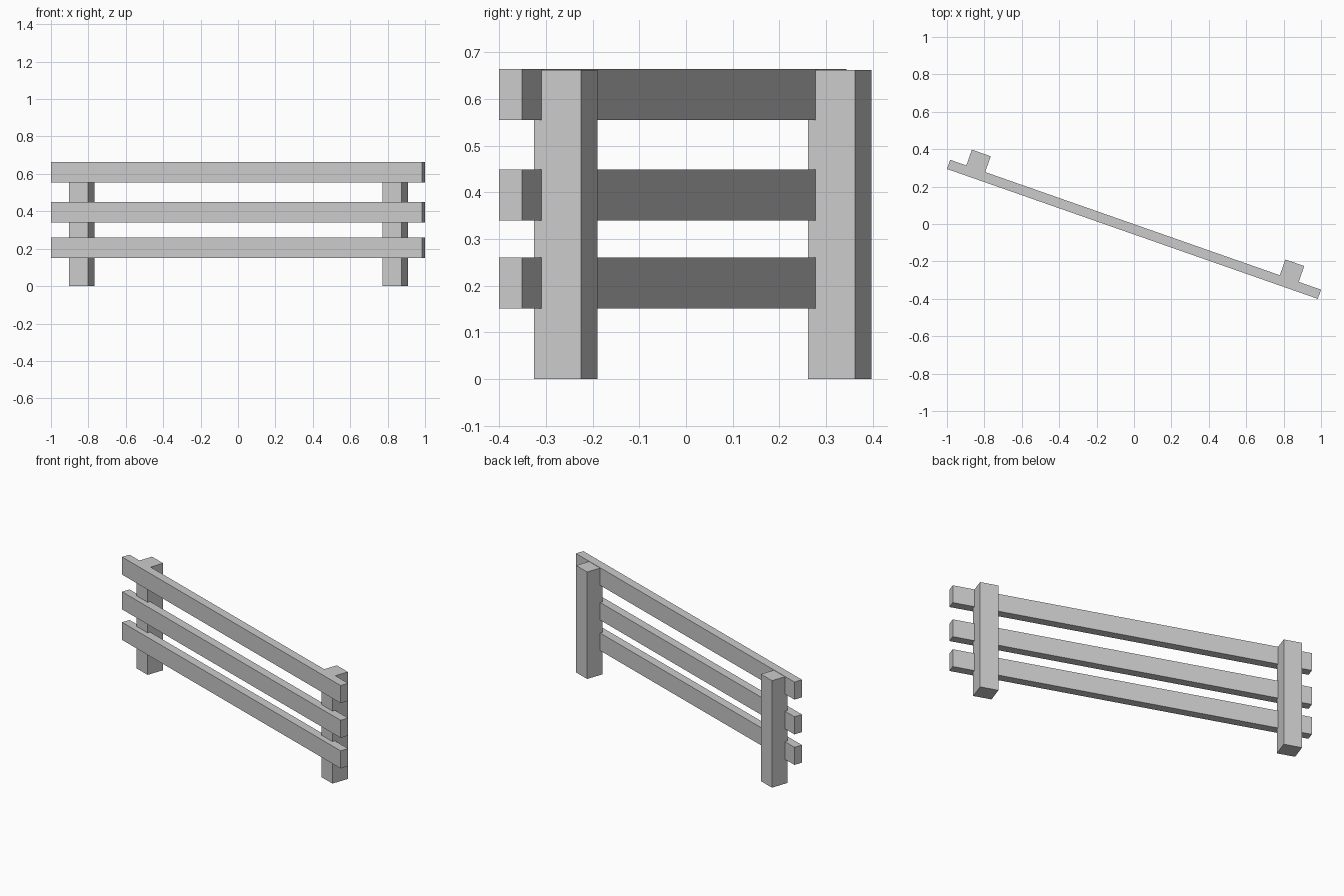
import bpy
from math import radians
from mathutils import Matrix, Vector

if "Cube" in bpy.data.objects:
    bpy.data.objects.remove(bpy.data.objects["Cube"])

# The whole fence is turned about z; parts are placed along / across its run
TURN = Matrix.Rotation(radians(-19.3), 4, 'Z')
ORIGIN = Vector((0, -0.0285, 0))


def box(name, along, across, z0, z1, length, depth):
    bpy.ops.mesh.primitive_cube_add(size=1)
    ob = bpy.context.object
    ob.name = name
    ob.data.transform(Matrix.Diagonal((length, depth, z1 - z0, 1)))
    ob.location = ORIGIN + TURN @ Vector((along, across, (z0 + z1) / 2))
    ob.rotation_euler = TURN.to_euler()
    return ob


# Three horizontal rails
for label, z in (("lower", 0.151), ("middle", 0.340), ("upper", 0.555)):
    box(label + "_rail", 0, 0, z, z + 0.109, 2.101, 0.052)

# Two square posts behind the rails, slightly let into them
for label, side in (("left", -1), ("right", 1)):
    box(label + "_post", -0.0175 + side * 0.888, 0.062, 0, 0.662, 0.107, 0.107)
